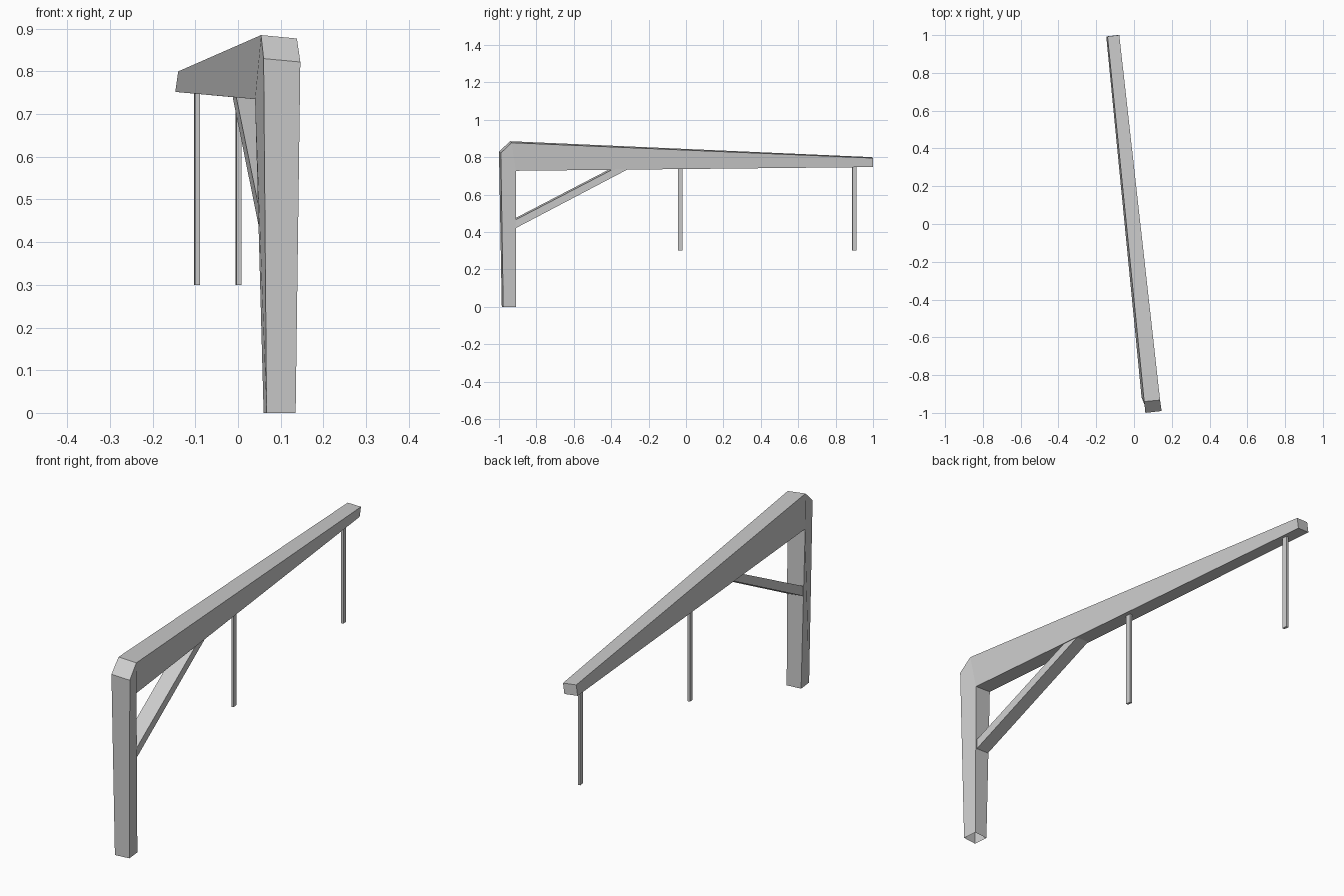
import bpy, bmesh, math
from mathutils import Vector, Matrix

if "Cube" in bpy.data.objects:
    bpy.data.objects.remove(bpy.data.objects["Cube"])


def sheet_solid(name, left, right, side_faces, open_edges=()):
    """Bridge matching left and right outlines and fill the two sides."""
    bm = bmesh.new()
    L = [bm.verts.new(p) for p in left]
    R = [bm.verts.new(p) for p in right]
    n = len(L)
    for i in range(n):
        if i not in open_edges:
            j = (i + 1) % n
            bm.faces.new((L[i], L[j], R[j], R[i]))
    for f in side_faces:
        bm.faces.new([L[i] for i in reversed(f)])
        bm.faces.new([R[i] for i in f])
    bmesh.ops.recalc_face_normals(bm, faces=bm.faces)
    return finish(name, bm)


def finish(name, bm):
    me = bpy.data.meshes.new(name)
    bm.to_mesh(me)
    bm.free()
    ob = bpy.data.objects.new(name, me)
    bpy.context.collection.objects.link(ob)
    return ob


# Bent arm: tapered post, chamfered corner and long beam (post foot is open)
left = [(0.067, -0.985, 0), (0.060, -1.0, 0.83), (0.054, -0.94, 0.885),
        (-0.140, 0.993, 0.80), (-0.147, 0.993, 0.752),
        (0.040, -0.918, 0.735), (0.060, -0.917, 0)]
right = [(0.135, -0.977, 0), (0.146, -0.99, 0.822), (0.138, -0.932, 0.877),
         (-0.078, 1.0, 0.795), (-0.085, 1.0, 0.747),
         (0.124, -0.910, 0.727), (0.128, -0.910, 0)]
sheet_solid("post_and_beam", left, right,
            [(0, 1, 2, 5, 6), (2, 3, 4, 5)], open_edges=(6,))

# Diagonal brace, slightly narrower than the post
profile = [(-0.918, 0.471), (-0.400, 0.740), (-0.322, 0.739), (-0.918, 0.426)]
yaw = 0.106
brace_l = [Vector((0.050 - yaw * (y + 0.91), y, z)) for y, z in profile]
brace_r = [p + Vector((0.068, 0.007, -0.006)) for p in brace_l]
sheet_solid("diagonal_brace", brace_l, brace_r, [(0, 1, 2, 3)])

# Two flat hanging rods
for name, x, y, top in (("middle_hanger", 0.001, -0.032, 0.748),
                        ("end_hanger", -0.096, 0.90, 0.756)):
    bm = bmesh.new()
    bmesh.ops.create_cube(bm, size=1, matrix=(
        Matrix.Translation((x, y, (top + 0.30) / 2))
        @ Matrix.Rotation(math.atan(yaw), 4, 'Z')
        @ Matrix.Diagonal((0.011, 0.023, top - 0.30, 1))))
    finish(name, bm)
